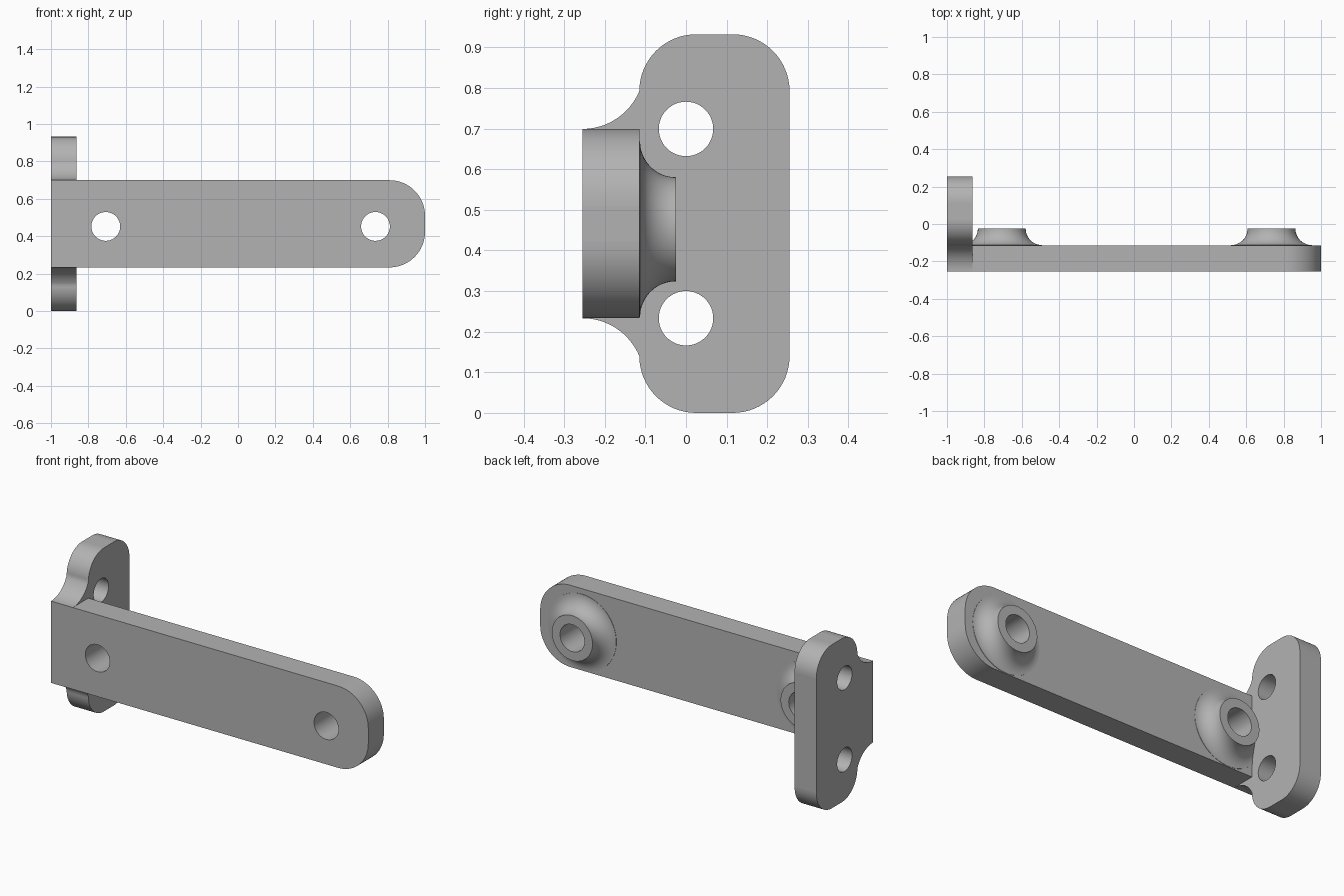
import bpy, bmesh, math
from mathutils import Matrix, Vector

cube = bpy.data.objects.get("Cube")
if cube:
    bpy.data.objects.remove(cube, do_unlink=True)

BACK, FRONT, BAR_Y = 0.255, -0.255, -0.115     # depth planes
MID, HALF = 0.466, 0.233                       # bar centre height, half height
PLATE_X = -0.863
HOLES_X, HOLE_Z = (-0.707, 0.735), 0.452

steel = bpy.data.materials.new("plain grey")
steel.use_nodes = True
grey = (0.45, 0.45, 0.45, 1)
steel.diffuse_color = grey
steel.node_tree.nodes["Principled BSDF"].inputs["Base Color"].default_value = grey


def arc(cx, cy, r, start, end, n=16):
    angles = [math.radians(start + (end - start) * i / n) for i in range(n + 1)]
    return [(cx + r * math.cos(a), cy + r * math.sin(a)) for a in angles]


def finish(name, bm):
    bmesh.ops.remove_doubles(bm, verts=bm.verts, dist=1e-5)
    bmesh.ops.recalc_face_normals(bm, faces=bm.faces)
    mesh = bpy.data.meshes.new(name)
    bm.to_mesh(mesh)
    bm.free()
    mesh.materials.append(steel)
    ob = bpy.data.objects.new(name, mesh)
    bpy.context.collection.objects.link(ob)
    return ob


def extrude(name, points, direction):
    bm = bmesh.new()
    face = bm.faces.new([bm.verts.new(p) for p in points])
    new = bmesh.ops.extrude_face_region(bm, geom=[face])["geom"]
    verts = [v for v in new if isinstance(v, bmesh.types.BMVert)]
    bmesh.ops.translate(bm, verts=verts, vec=Vector(direction))
    return finish(name, bm)


def boss(name, x):
    # Lathe a flared profile around the y axis
    profile = [(0, -0.025)] + arc(0.216, -0.025, 0.088, 180, 270, 12)
    profile += [(0.216, -0.17), (0, -0.17)]
    bm = bmesh.new()
    verts = [bm.verts.new((x + r, y, HOLE_Z)) for r, y in profile]
    edges = [bm.edges.new(pair) for pair in zip(verts, verts[1:])]
    bmesh.ops.spin(bm, geom=verts + edges, cent=(x, 0, HOLE_Z), axis=(0, 1, 0),
                   angle=math.tau, steps=64, use_duplicate=False)
    return finish(name, bm)


def drill(name, centre, radius, axis):
    bm = bmesh.new()
    turn = Matrix.Rotation(math.pi / 2, 4, axis)
    bmesh.ops.create_cone(bm, cap_ends=True, segments=48, radius1=radius, radius2=radius,
                          depth=0.7, matrix=Matrix.Translation(centre) @ turn)
    return finish(name, bm)


def combine(target, tool, operation):
    tool.hide_render = True
    mod = target.modifiers.new(tool.name, "BOOLEAN")
    mod.operation, mod.object, mod.solver = operation, tool, "EXACT"
    bpy.context.view_layer.objects.active = target
    bpy.ops.object.modifier_apply(modifier=mod.name)
    bpy.data.objects.remove(tool, do_unlink=True)


# Mounting plate: rounded corners and concave webs that run out to the bar
top = 2 * MID - 0.14
rise = top - (MID + HALF)
run = BAR_Y - FRONT
web = (run ** 2 + rise ** 2) / (2 * rise)
web_z = MID + HALF + web
web_start = math.degrees(math.atan2(top - web_z, run))
upper = arc(BACK - 0.14, top, 0.14, 0, 90) + arc(BAR_Y + 0.14, top, 0.14, 90, 180)
upper += arc(FRONT, web_z, web, web_start, -90)[1:]
outline = upper + [(y, 2 * MID - z) for y, z in reversed(upper)]
bracket = extrude("mounting_bracket", [(-1, y, z) for y, z in outline], (PLATE_X + 1, 0, 0))

# Long bar with a rounded free end
end = arc(0.81, MID - HALF + 0.19, 0.19, -90, 0) + arc(0.81, MID + HALF - 0.19, 0.19, 0, 90)
side = [(-0.92, MID - HALF)] + end + [(-0.92, MID + HALF)]
bar = extrude("bar", [(x, FRONT, z) for x, z in side], (0, BAR_Y - FRONT, 0))
combine(bracket, bar, "UNION")

# Flared bosses on the back of the bar
for i, x in enumerate(HOLES_X):
    combine(bracket, boss(f"boss_{i}", x), "UNION")

# Through holes in the bar and the plate
for i, x in enumerate(HOLES_X):
    combine(bracket, drill(f"bar_hole_{i}", (x, -0.2, HOLE_Z), 0.077, "X"), "DIFFERENCE")
for i, z in enumerate((MID - HALF, MID + HALF)):
    combine(bracket, drill(f"plate_hole_{i}", (-0.93, 0, z), 0.067, "Y"), "DIFFERENCE")

# Smooth the curved walls and keep the large planes flat
bpy.ops.object.select_all(action="DESELECT")
bracket.select_set(True)
bpy.context.view_layer.objects.active = bracket
bpy.ops.object.shade_smooth_by_angle(angle=math.radians(30))
for poly in bracket.data.polygons:
    if poly.area > 0.012:
        poly.use_smooth = False
